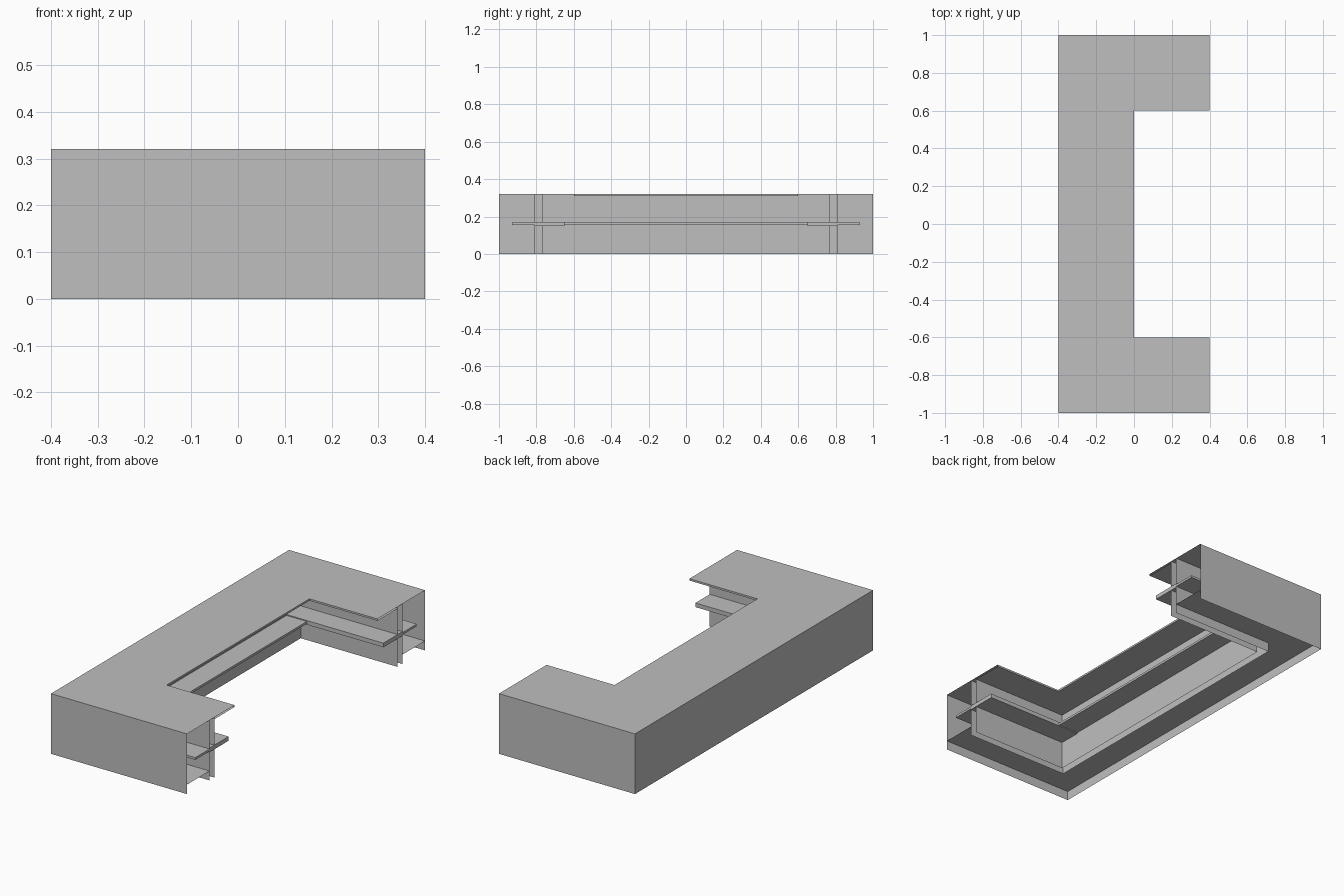
import bpy
import bmesh

cube = bpy.data.objects.get("Cube")
if cube:
    bpy.data.objects.remove(cube, do_unlink=True)

grey = bpy.data.materials.new("light_grey")
grey.use_nodes = True
colour = (0.52, 0.52, 0.52, 1)
grey.diffuse_color = colour
grey.node_tree.nodes["Principled BSDF"].inputs["Base Color"].default_value = colour

HALF_X, HALF_Y, HEIGHT = 0.4, 1.0, 0.32


def finish(name, bm):
    mesh = bpy.data.meshes.new(name)
    bm.to_mesh(mesh)
    bm.free()
    mesh.materials.append(grey)
    obj = bpy.data.objects.new(name, mesh)
    bpy.context.collection.objects.link(obj)
    return obj


def u_sweep(name, section, closed=False):
    """Sweep a section of (inset, height) points round the three outer sides."""
    bm = bmesh.new()
    rows = []
    for d, z in section:
        y, x = HALF_Y - d, -HALF_X + d
        path = [(HALF_X, -y), (x, -y), (x, y), (HALF_X, y)]
        rows.append([bm.verts.new((px, py, z)) for px, py in path])
    pairs = list(zip(rows, rows[1:]))
    if closed:
        pairs.append((rows[-1], rows[0]))
    for a, b in pairs:
        for i in range(3):
            bm.faces.new((a[i], b[i], b[i + 1], a[i + 1]))
    if closed:
        for end in (0, -1):
            bm.faces.new([row[end] for row in rows])
        bmesh.ops.recalc_face_normals(bm, faces=bm.faces)
    return finish(name, bm)


def box(name, low, high):
    bm = bmesh.new()
    bmesh.ops.create_cube(bm, size=1)
    for v in bm.verts:
        v.co = [l if c < 0 else h for c, l, h in zip(v.co, low, high)]
    return finish(name, bm)


# Thin outer wall with the counter top and its inner lip
u_sweep("counter_shell", [(0, 0), (0, HEIGHT), (0.4, HEIGHT), (0.4, 0.31), (0.23, 0.31)])

# Hollow upright divider, open at the ends and the bottom
u_sweep("divider_outer_face", [(0.19, HEIGHT), (0.19, 0)])
u_sweep("divider_inner_face", [(0.23, 0), (0.23, HEIGHT)])

# Floor sheet between the outer wall and the divider
u_sweep("floor_sheet", [(0.19, 0.05), (0, 0.05)])

# Shelf on the outer side of the divider
u_sweep("outer_shelf", [(0.07, 0.155), (0.07, 0.167), (0.19, 0.167), (0.19, 0.155)], closed=True)

# Shelf on the inner side: a thin long run and two thicker arms
box("inner_shelf_long", (-0.21, -0.65, 0.155), (-0.05, 0.65, 0.167))
for side, y0, y1 in (("front", -0.81, -0.65), ("back", 0.65, 0.81)):
    box("inner_shelf_" + side, (-0.21, y0, 0.15), (HALF_X, y1, 0.172))
